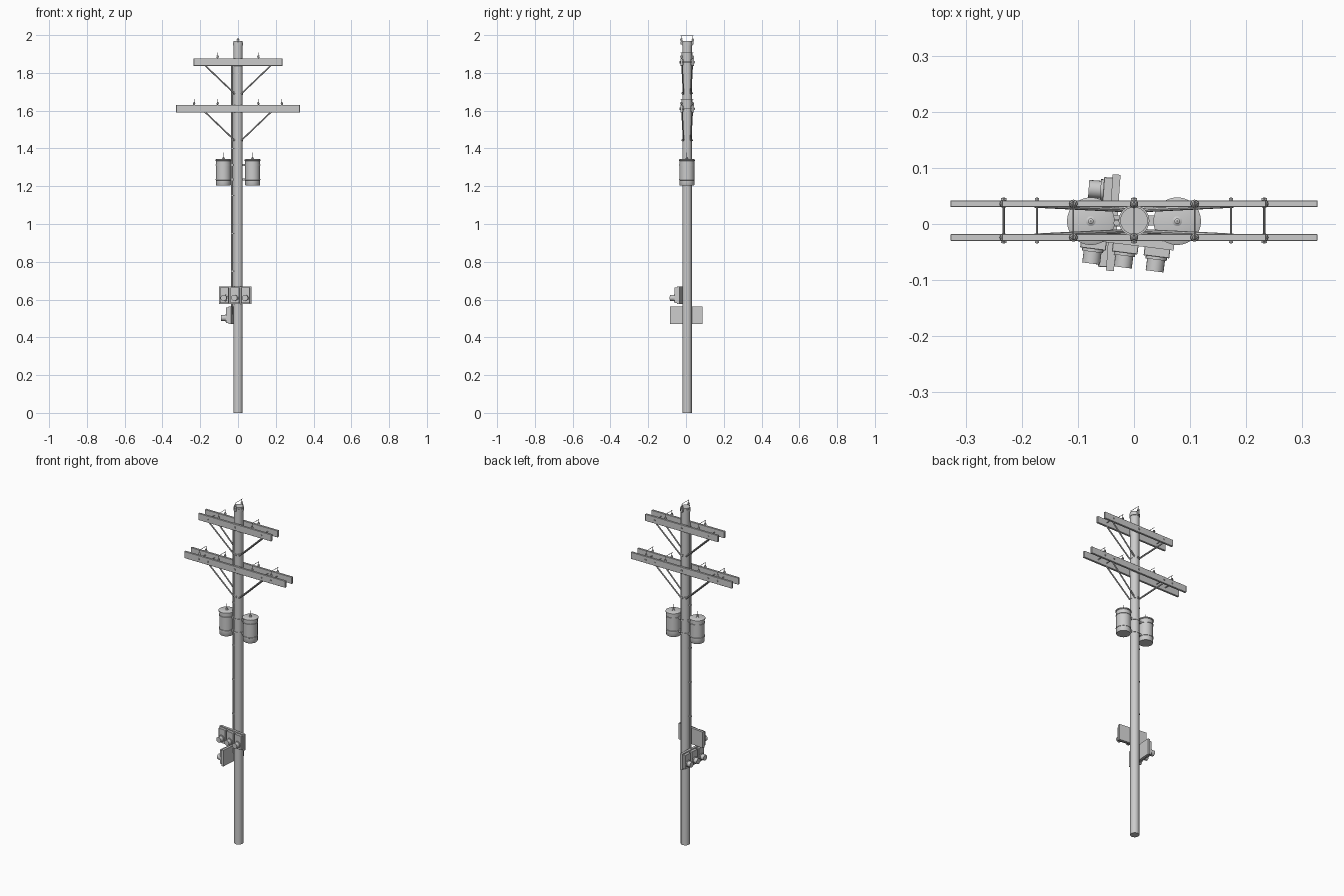
import bpy, math
from mathutils import Vector, Matrix

if "Cube" in bpy.data.objects:
    bpy.data.objects.remove(bpy.data.objects["Cube"])

YC = 0.006      # pole axis in y
POLE_R = 0.0245


def finish(ob, name, smooth=False, bevel=0.0):
    ob.name = name
    bpy.ops.object.select_all(action='DESELECT')
    ob.select_set(True)
    bpy.context.view_layer.objects.active = ob
    if bevel:
        m = ob.modifiers.new("bevel", 'BEVEL')
        m.width, m.segments = bevel, 1
    if smooth:
        bpy.ops.object.shade_smooth_by_angle(angle=math.radians(35))
    return ob


def box(name, centre, size, frame=Matrix(), bevel=0.0):
    bpy.ops.mesh.primitive_cube_add(size=1)
    ob = bpy.context.object
    ob.data.transform(Matrix.Diagonal((*size, 1)))
    ob.matrix_world = frame @ Matrix.Translation(centre)
    return finish(ob, name, bevel=bevel)


def rod(name, a, b, r, sides=16, frame=Matrix()):
    """Cylinder from point a to point b."""
    a, b = frame @ Vector(a), frame @ Vector(b)
    d = b - a
    bpy.ops.mesh.primitive_cylinder_add(radius=r, depth=d.length, vertices=sides)
    ob = bpy.context.object
    ob.matrix_world = Matrix.Translation((a + b) / 2) @ d.to_track_quat('Z', 'Y').to_matrix().to_4x4()
    return finish(ob, name, smooth=True)


def lathe(name, profile, at, sides=24):
    """Revolve (radius, height) points around a vertical axis."""
    verts, faces, n = [], [], len(profile)
    for i in range(sides):
        t = 2 * math.pi * i / sides
        verts += [(r * math.cos(t), r * math.sin(t), z) for r, z in profile]
    for i in range(sides):
        j = (i + 1) % sides
        faces += [(i * n + k, j * n + k, j * n + k + 1, i * n + k + 1) for k in range(n - 1)]
    faces.append([i * n for i in reversed(range(sides))])
    faces.append([i * n + n - 1 for i in range(sides)])
    me = bpy.data.meshes.new(name)
    me.from_pydata(verts, [], faces)
    ob = bpy.data.objects.new(name, me)
    bpy.context.collection.objects.link(ob)
    ob.location = at
    return finish(ob, name, smooth=True)


def insulator_pair(name, x, z, dy=0.03):
    """Two pin insulators with a tie wire across their tips."""
    for s in (-1, 1):
        lathe(name, [(0.003, 0), (0.003, 0.004), (0.0075, 0.005), (0.0065, 0.009),
                     (0.004, 0.011), (0.005, 0.014), (0.003, 0.016)],
              (x, YC + s * dy, z), 12)
        rod(name + "_stem", (x, YC + s * dy, z + 0.014), (x, YC + s * dy, z + 0.031), 0.0012, 6)
    rod("tie_wire", (x, YC - dy - 0.004, z + 0.03), (x, YC + dy + 0.004, z + 0.03), 0.0014, 6)


def through_bolt(x, z, half, r):
    rod("through_bolt", (x, YC - half, z), (x, YC + half, z), r, 8)
    for s in (-1, 1):
        rod("bolt_nut", (x, YC + s * 0.036, z), (x, YC + s * 0.040, z), r * 2.2, 6)


# Pole with top collar
rod("pole", (0, YC, 0), (0, YC, 1.97), POLE_R, 24)
rod("pole_top_collar", (0, YC, 1.945), (0, YC, 1.962), 0.0275, 24)
for s in (-1, 1):
    box("pole_top_bracket", (0, YC + s * 0.027, 1.958), (0.012, 0.014, 0.018))
insulator_pair("pole_top_insulator", 0, 1.967)

# Double crossarms, braces, bolts, insulators
for tag, z, half, pins in (("upper", 1.857, 0.235, (0.108,)),
                           ("lower", 1.61, 0.327, (0.108, 0.232))):
    for s in (-1, 1):
        box(tag + "_crossarm", (0, YC + s * 0.030, z), (2 * half, 0.012, 0.039), bevel=0.0008)
        box(tag + "_arm_block", (0, YC + s * 0.023, z), (0.03, 0.01, 0.03))
        for sx in (-1, 1):
            rod(tag + "_brace", (sx * 0.177, YC + s * 0.027, z - 0.015),
                (sx * 0.017, YC + s * 0.019, z - 0.168), 0.004, 8)
    rod("brace_bolt", (0, YC - 0.03, z - 0.166), (0, YC + 0.03, z - 0.166), 0.004, 8)
    rod("brace_band", (0, YC, z - 0.173), (0, YC, z - 0.159), 0.0262, 24)
    through_bolt(0, z, 0.041, 0.003)
    for sx in (-1, 1):
        if half > 0.3:
            through_bolt(sx * 0.232, z, 0.041, 0.0025)
        through_bolt(sx * 0.173, z, 0.041, 0.002)
        for x in pins:
            insulator_pair(tag + "_insulator", sx * x, z + 0.0195)

# Transformer cans with lid, bands, bushing and pole brackets
can = [(0.037, 0), (0.039, 0.003), (0.039, 0.028), (0.041, 0.029), (0.041, 0.034), (0.039, 0.035),
       (0.039, 0.106), (0.041, 0.107), (0.041, 0.112), (0.039, 0.113), (0.039, 0.131),
       (0.0425, 0.132), (0.0425, 0.138), (0.036, 0.141)]
for sx in (-1, 1):
    x = sx * 0.077
    lathe("transformer_can", can, (x, YC - 0.001, 1.203), 28)
    lathe("transformer_bushing", [(0.009, 0), (0.009, 0.003), (0.005, 0.005), (0.005, 0.009), (0.002, 0.011)],
          (x, YC - 0.001, 1.343), 12)
    rod("bushing_stem", (x, YC - 0.001, 1.35), (x, YC - 0.001, 1.378), 0.0014, 6)
    for z in (1.235, 1.312):
        box("transformer_bracket", (sx * 0.032, YC, z), (0.024, 0.018, 0.012))
for z in (1.235, 1.312):
    rod("bracket_band", (0, YC, z - 0.006), (0, YC, z + 0.006), 0.0265, 24)

# Conduit running down the pole to the meters
rod("conduit", (-0.031, YC - 0.004, 0.52), (-0.031, YC - 0.004, 1.86), 0.0055, 10)
for z in (0.75, 0.95, 1.15, 1.4, 1.7):
    box("conduit_clip", (-0.029, YC - 0.004, z), (0.014, 0.013, 0.006))


# Meter banks: backboard, three boxes, round meters
def meter_bank(name, frame):
    box(name + "_backboard", (0, -0.033, 0), (0.172, 0.014, 0.094), frame)
    for i in (-1, 0, 1):
        x = i * 0.057
        box(name + "_box", (x, -0.047, 0), (0.046, 0.016, 0.082), frame, 0.001)
        rod(name + "_socket", (x, -0.054, -0.014), (x, -0.060, -0.014), 0.019, 20, frame)
        rod(name + "_dial", (x, -0.058, -0.014), (x, -0.081, -0.014), 0.016, 20, frame)


meter_bank("front_meter", Matrix.Translation((-0.010, 0.003, 0.623)) @ Matrix.Rotation(math.radians(-7), 4, 'Z'))
meter_bank("side_meter", Matrix.Translation((-0.004, 0.0, 0.517)) @ Matrix.Rotation(math.radians(-94), 4, 'Z'))
